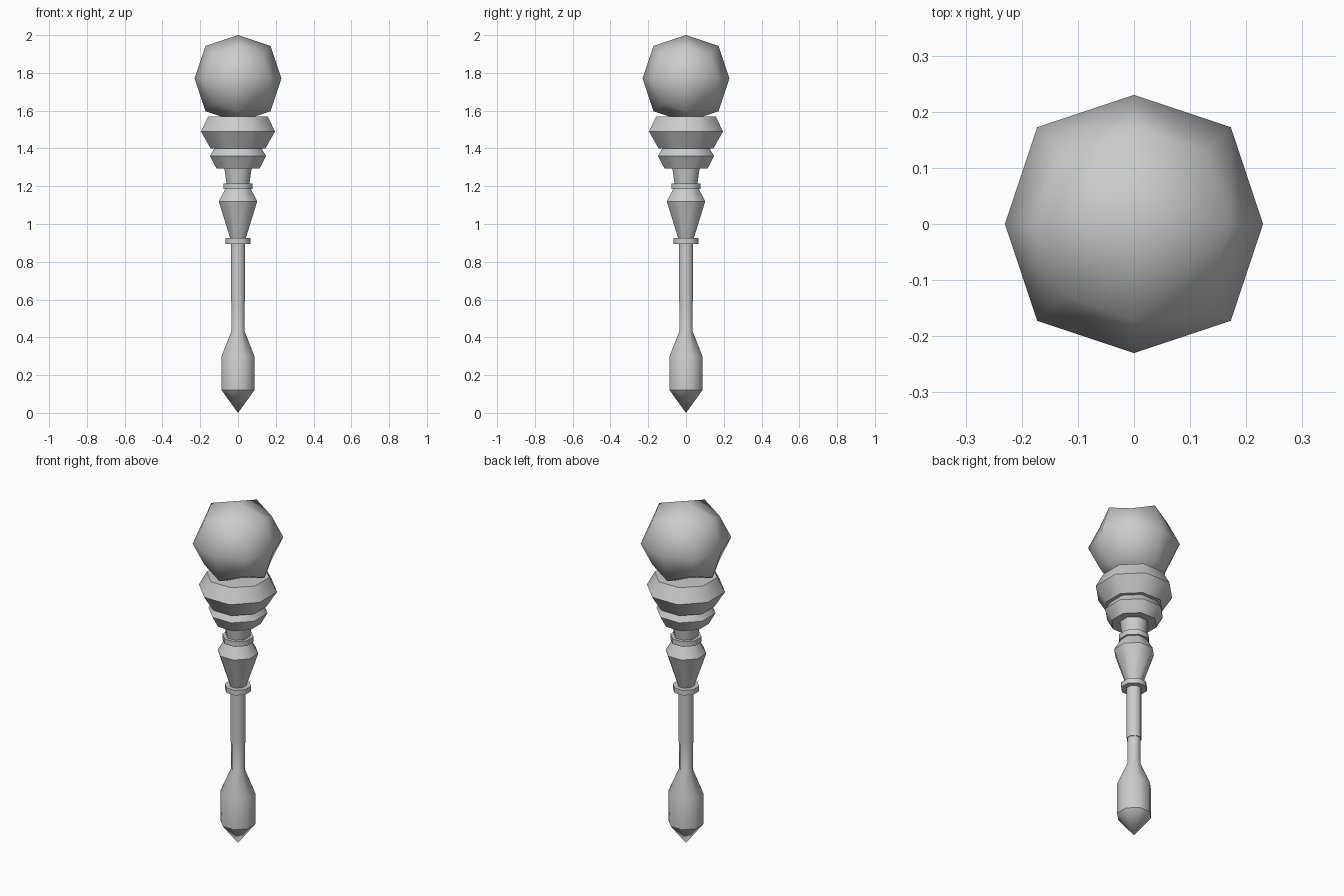
import bpy, bmesh, math

cube = bpy.data.objects.get("Cube")
if cube:
    bpy.data.objects.remove(cube, do_unlink=True)

grey = bpy.data.materials.new("plain_grey")
grey.use_nodes = True
colour = (0.6, 0.6, 0.6, 1)
grey.diffuse_color = colour
grey.node_tree.nodes["Principled BSDF"].inputs["Base Color"].default_value = colour

SIDES = 8


def add_object(name, bm):
    bmesh.ops.recalc_face_normals(bm, faces=bm.faces)
    for f in bm.faces:
        f.smooth = True
    mesh = bpy.data.meshes.new(name)
    bm.to_mesh(mesh)
    bm.free()
    mesh.materials.append(grey)
    obj = bpy.data.objects.new(name, mesh)
    bpy.context.collection.objects.link(obj)
    return obj


def turned(name, profile):
    """Eight-sided turned part; profile is (half width across flats, z), upwards."""
    bm = bmesh.new()
    rings = []
    for r, z in profile:
        if r == 0:
            rings.append([bm.verts.new((0, 0, z))] * SIDES)
            continue
        radius = r / math.cos(math.pi / SIDES)
        angles = [(i + 0.5) * math.tau / SIDES for i in range(SIDES)]
        rings.append([bm.verts.new((radius * math.cos(a), radius * math.sin(a), z))
                      for a in angles])
    for low, high in zip(rings, rings[1:]):
        for i in range(SIDES):
            j = (i + 1) % SIDES
            corners = dict.fromkeys((low[i], low[j], high[j], high[i]))
            bm.faces.new(list(corners))
    for ring in (rings[0], rings[-1]):
        if ring[0] is not ring[1]:
            bm.faces.new(ring)
    bmesh.ops.recalc_face_normals(bm, faces=bm.faces)
    # Horizontal rims stay crisp, upright edges are smooth
    for e in bm.edges:
        level = abs(e.verts[0].co.z - e.verts[1].co.z) < 1e-5
        if level and e.calc_face_angle(0) > math.radians(30):
            e.smooth = False
    return add_object(name, bm)


# Handle from the pointed end upwards
turned("pommel_and_lower_shaft", [(0, 0), (0.087, 0.12), (0.087, 0.30),
                                  (0.034, 0.435), (0.034, 0.62)])
turned("upper_shaft", [(0.038, 0.59), (0.038, 0.90)])
turned("lower_ring", [(0.066, 0.895), (0.066, 0.925)])
turned("grip_bulge", [(0.04, 0.92), (0.102, 1.12), (0.065, 1.19)])
turned("upper_ring", [(0.078, 1.185), (0.078, 1.215)])
turned("neck", [(0.06, 1.21), (0.073, 1.30)])

# Head collars
turned("small_collar", [(0.115, 1.295), (0.148, 1.36), (0.122, 1.405)])
turned("large_collar", [(0.145, 1.40), (0.196, 1.49), (0.157, 1.57)])

# Rounded head: a cube softened once
bm = bmesh.new()
bmesh.ops.create_cube(bm, size=0.46)
head = add_object("head_ball", bm)
head.location.z = 1.77
soften = head.modifiers.new("soften", "SUBSURF")
soften.levels = soften.render_levels = 1
soften.use_limit_surface = False
